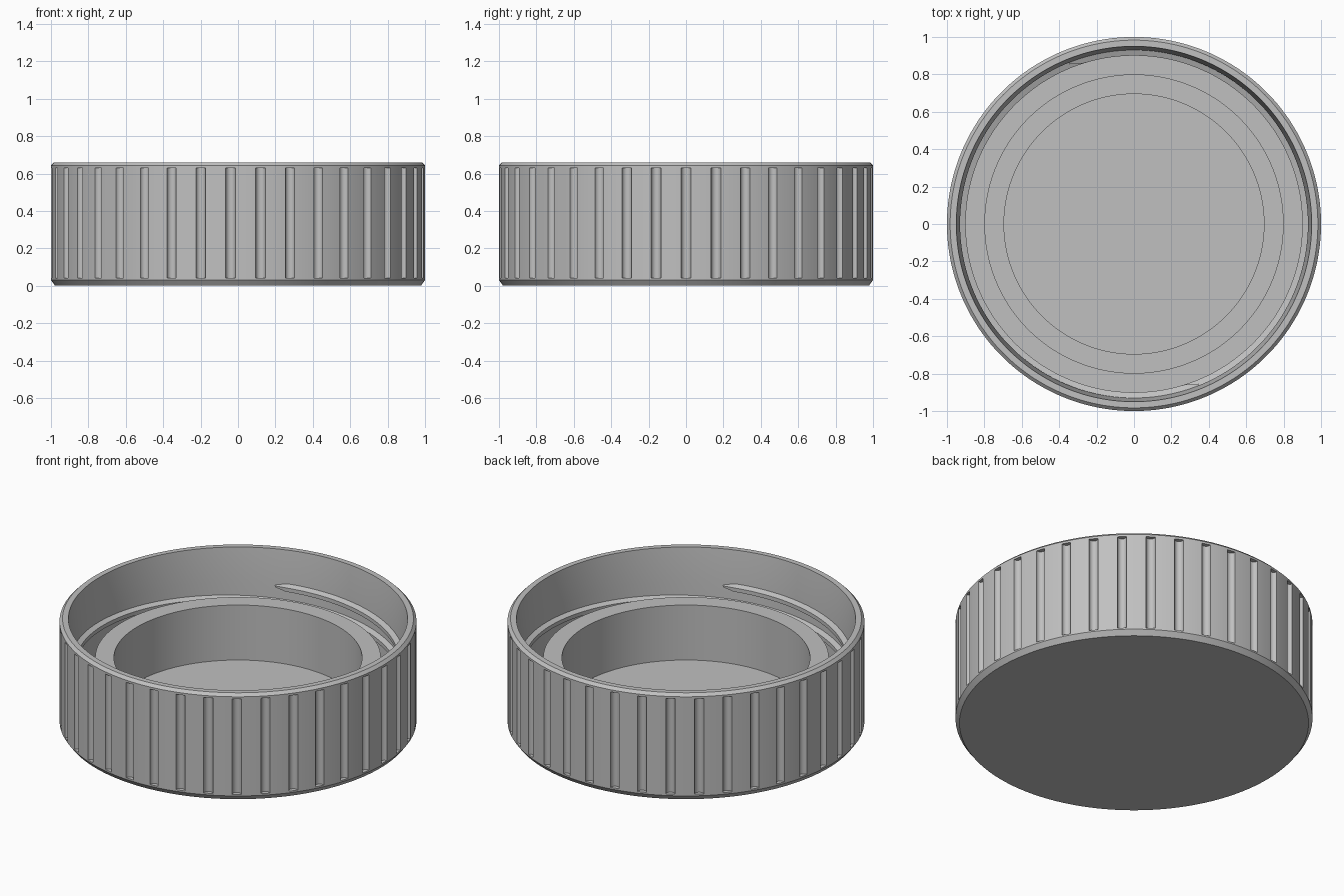
import bpy, bmesh
from math import sin, cos, tau, radians
from mathutils import Matrix

cube = bpy.data.objects.get("Cube")
if cube:
    bpy.data.objects.remove(cube, do_unlink=True)

GROOVES = 39
SEGMENTS = GROOVES * 6

grey = bpy.data.materials.new("plastic_grey")
grey.use_nodes = True
colour = (0.53, 0.53, 0.53, 1)
grey.diffuse_color = colour
grey.node_tree.nodes["Principled BSDF"].inputs["Base Color"].default_value = colour


def make_object(name, bm):
    bmesh.ops.recalc_face_normals(bm, faces=bm.faces)
    mesh = bpy.data.meshes.new(name)
    bm.to_mesh(mesh)
    bm.free()
    mesh.materials.append(grey)
    obj = bpy.data.objects.new(name, mesh)
    bpy.context.collection.objects.link(obj)
    return obj


def select_only(obj):
    bpy.ops.object.select_all(action='DESELECT')
    obj.select_set(True)
    bpy.context.view_layer.objects.active = obj


def smooth(obj):
    select_only(obj)
    bpy.ops.object.shade_smooth_by_angle(angle=radians(22))


# Cap body: underside, chamfered skirt, tapered inner wall, channel, sealing ring, floor
profile = [(0.978, 0), (1, 0.03), (1, 0.643), (0.983, 0.66), (0.95, 0.66),
           (0.93, 0.46), (0.93, 0.08), (0.8, 0.08), (0.8, 0.42),
           (0.695, 0.42), (0.695, 0.08)]
bm = bmesh.new()
rings = [[bm.verts.new((r * cos(tau * i / SEGMENTS), r * sin(tau * i / SEGMENTS), z))
          for i in range(SEGMENTS)] for r, z in profile]
for low, high in zip(rings, rings[1:]):
    for i in range(SEGMENTS):
        j = (i + 1) % SEGMENTS
        bm.faces.new((low[i], low[j], high[j], high[i]))
bm.faces.new(rings[0])
bm.faces.new(rings[-1])
body = make_object("cap_body", bm)

# Grip grooves: upright round cutters spaced around the skirt
bm = bmesh.new()
for i in range(GROOVES):
    place = Matrix.Rotation(tau * i / GROOVES, 4, 'Z') @ Matrix.Translation((1, 0, 0.335))
    bmesh.ops.create_cone(bm, cap_ends=True, segments=20, radius1=0.026,
                          radius2=0.026, depth=0.59, matrix=place)
cutter = make_object("groove_cutter", bm)
cutter.hide_render = True
cut = body.modifiers.new("grip_grooves", 'BOOLEAN')
cut.operation = 'DIFFERENCE'
cut.solver = 'EXACT'
cut.object = cutter
select_only(body)
bpy.ops.object.modifier_apply(modifier=cut.name)
bpy.data.objects.remove(cutter, do_unlink=True)
smooth(body)


# Screw threads: two opposite ridges winding down the inner wall
def screw_thread(name, start, sweep=270, steps=135, pitch=0.2, top=0.44):
    bm = bmesh.new()
    sections = []
    for i in range(steps + 1):
        turn = sweep * i / steps
        a = radians(start - turn)
        z = top - pitch * turn / 360
        size = min(1, 0.3 + min(i, steps - i) / 3)
        section = [(0.94, -0.028), (0.93 - 0.03 * size, -0.012),
                   (0.93 - 0.03 * size, 0.012), (0.94, 0.028)]
        sections.append([bm.verts.new((r * cos(a), r * sin(a), z + h * size))
                         for r, h in section])
    for a, b in zip(sections, sections[1:]):
        for k in range(4):
            m = (k + 1) % 4
            bm.faces.new((a[k], a[m], b[m], b[k]))
    bm.faces.new(sections[0])
    bm.faces.new(sections[-1])
    smooth(make_object(name, bm))


screw_thread("thread_back", 112)
screw_thread("thread_front", 292)
